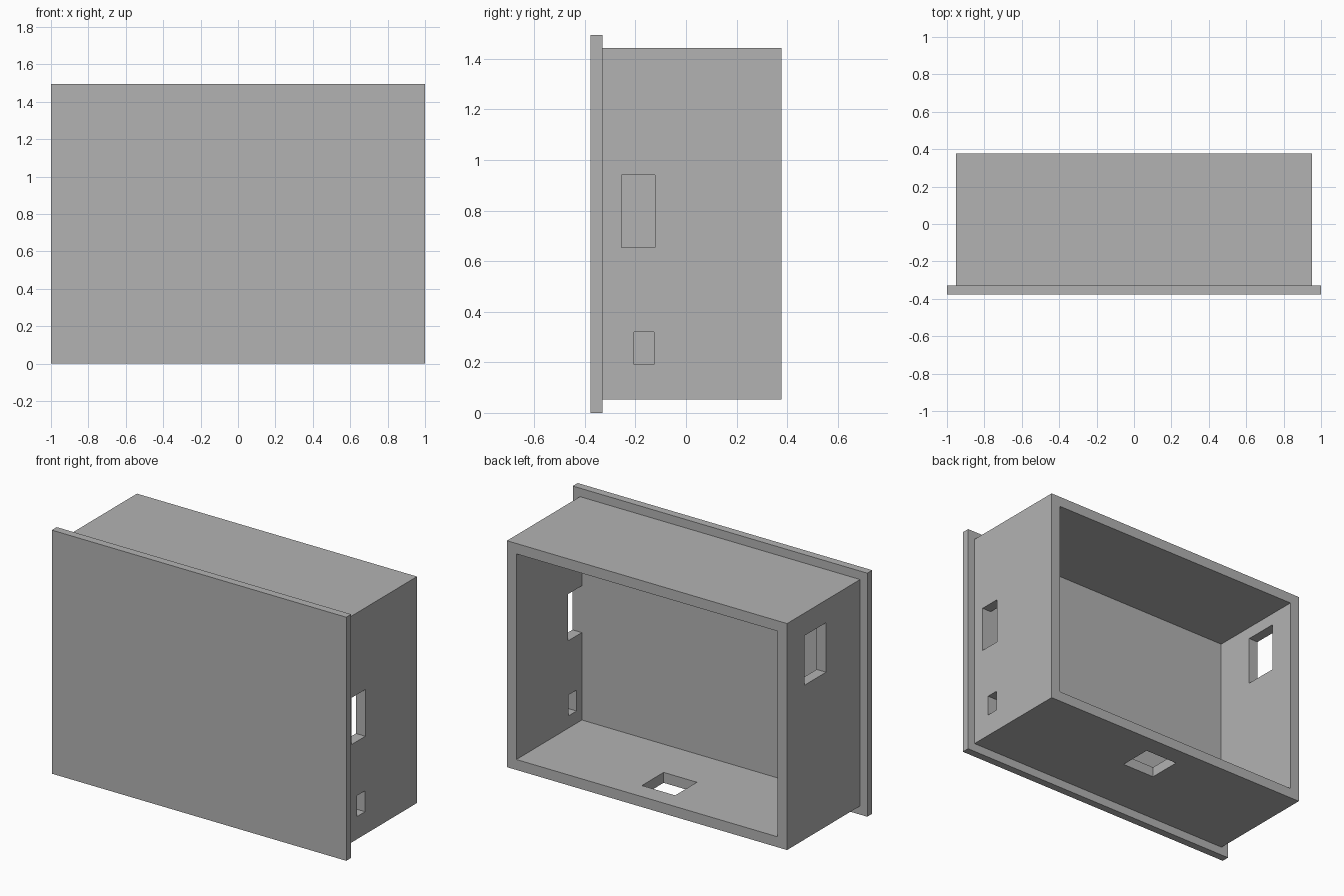
import bpy
import bmesh
from mathutils import Vector

cube = bpy.data.objects.get("Cube")
if cube:
    bpy.data.objects.remove(cube, do_unlink=True)

# Single grey plastic
grey = bpy.data.materials.new("grey plastic")
grey.use_nodes = True
colour = (0.45, 0.45, 0.45, 1)
grey.diffuse_color = colour
grey.node_tree.nodes["Principled BSDF"].inputs["Base Color"].default_value = colour


def box(name, x, y, z):
    """Axis-aligned block given its (min, max) range on each axis."""
    low, high = (Vector(corner) for corner in zip(x, y, z))
    bm = bmesh.new()
    bmesh.ops.create_cube(bm, size=1)
    for v in bm.verts:
        v.co = (low + high) / 2 + v.co * (high - low)
    mesh = bpy.data.meshes.new(name)
    bm.to_mesh(mesh)
    bm.free()
    mesh.materials.append(grey)
    obj = bpy.data.objects.new(name, mesh)
    bpy.context.collection.objects.link(obj)
    return obj


def combine(target, tool, operation):
    """Apply a boolean and discard the tool."""
    tool.hide_render = True
    mod = target.modifiers.new(operation, "BOOLEAN")
    mod.operation = operation
    mod.solver = "EXACT"
    mod.object = tool
    bpy.context.view_layer.objects.active = target
    bpy.ops.object.modifier_apply(modifier=mod.name)
    bpy.data.objects.remove(tool, do_unlink=True)


WALL = 0.064
HALF_W, BACK, FLOOR = 0.951, 0.378, -0.257
BOTTOM, TOP = 0.053, 1.443
INNER = HALF_W - WALL

# Front plate with the box body behind it
enclosure = box("enclosure", (-1, 1), (-BACK, -0.33), (0, 1.495))
body = box("body", (-HALF_W, HALF_W), (-0.35, BACK), (BOTTOM, TOP))
combine(enclosure, body, "UNION")

# Open back cavity
cavity = box("cavity", (-INNER, INNER), (FLOOR, BACK + 0.1),
             (BOTTOM + WALL, TOP - WALL))
combine(enclosure, cavity, "DIFFERENCE")

# Port openings in the left, right and bottom walls
left_wall = (INNER - 0.02, 1.1)
right_wall = (-1.1, -INNER + 0.02)
bottom_wall = (-0.1, BOTTOM + WALL + 0.02)
ports = {
    "large_left_port": (left_wall, (-0.256, -0.123), (0.654, 0.941)),
    "small_left_port": (left_wall, (-0.205, -0.126), (0.192, 0.32)),
    "right_port": (right_wall, (0.0, 0.211), (1.0, 1.304)),
    "bottom_port": ((-0.107, 0.119), (0.047, 0.258), bottom_wall),
}
for name, ranges in ports.items():
    combine(enclosure, box(name, *ranges), "DIFFERENCE")
